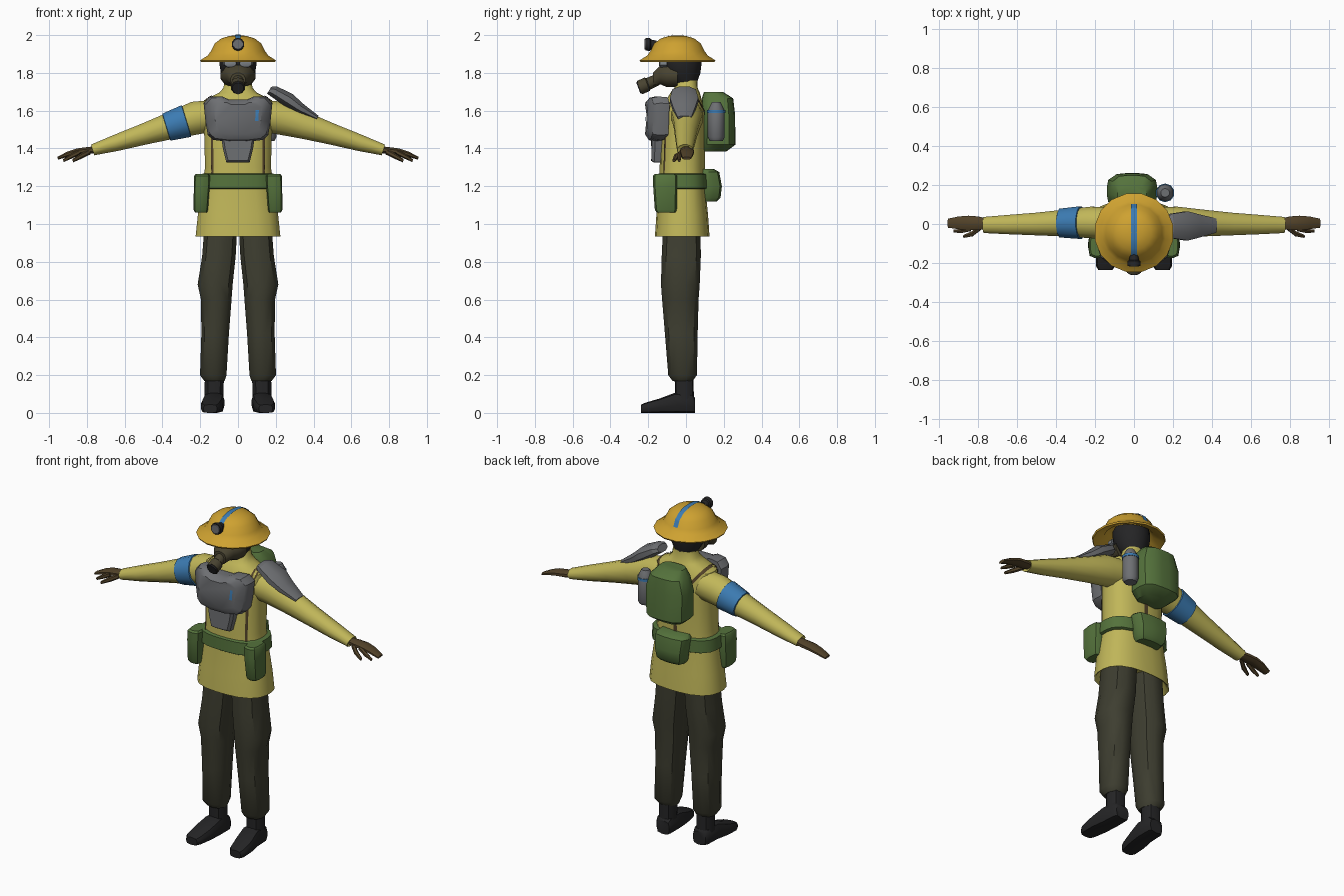
import bpy, bmesh, math
from mathutils import Vector

X, Y, Z = Vector((1, 0, 0)), Vector((0, 1, 0)), Vector((0, 0, 1))
ARM_UP = Vector((0.29, 0, 0.957))


def mat(name, rgb):
    m = bpy.data.materials.new(name)
    m.diffuse_color = (*rgb, 1)
    return m


COAT = mat("coat_yellow", (0.53, 0.47, 0.10))
GOLD = mat("helmet_gold", (0.62, 0.36, 0.03))
BLUE = mat("blue", (0.045, 0.20, 0.45))
GREEN = mat("pack_green", (0.09, 0.17, 0.045))
TROUSER = mat("trouser_olive", (0.048, 0.048, 0.03))
BLACK = mat("black", (0.018, 0.018, 0.019))
GREY = mat("plate_grey", (0.155, 0.16, 0.17))
MASK = mat("mask_olive", (0.065, 0.056, 0.03))
BROWN = mat("glove_brown", (0.085, 0.055, 0.022))
LENS = mat("lens_grey", (0.22, 0.24, 0.26))


def finish(name, bm, material, angle=40):
    bmesh.ops.recalc_face_normals(bm, faces=bm.faces)
    me = bpy.data.meshes.new(name)
    bm.to_mesh(me)
    bm.free()
    me.materials.append(material)
    ob = bpy.data.objects.new(name, me)
    bpy.context.collection.objects.link(ob)
    bpy.context.view_layer.objects.active = ob
    ob.select_set(True)
    bpy.ops.object.shade_smooth_by_angle(angle=math.radians(angle))
    ob.select_set(False)
    return ob


def skin(bm, rings):
    """Bridge equal vertex rings and cap both ends."""
    for r, q in zip(rings, rings[1:]):
        for i in range(len(r)):
            j = (i + 1) % len(r)
            bm.faces.new((r[i], r[j], q[j], q[i]))
    bm.faces.new(rings[0])
    bm.faces.new(rings[-1])


def loft(name, rings, material, u=X, v=Y, n=12, p=2.0, s=1, angle=40):
    """Rings are (x, y, z, half size along u, half size along v); p sets squareness."""
    bm = bmesh.new()
    loops = []
    for x, y, z, a, b in rings:
        loop = []
        for i in range(n):
            t = 2 * math.pi * (i + 0.5) / n
            c, d = math.cos(t), math.sin(t)
            k = (abs(c) ** p + abs(d) ** p) ** (-1 / p)
            if p == 2:
                k /= math.cos(math.pi / n) ** 0.5
            co = Vector((x, y, z)) + u * a * c * k + v * b * d * k
            loop.append(bm.verts.new((co.x * s, co.y, co.z)))
        loops.append(loop)
    skin(bm, loops)
    return finish(name, bm, material, angle)


def plate(name, outline, layers, material, bend=0.0):
    """Mirrored x-z half outline, layered along y with (y, scale); bend wraps the sides back."""
    full = outline + [(-x, z) for x, z in reversed(outline)]
    mid = sum(z for _, z in full) / len(full)
    bm = bmesh.new()
    skin(bm, [[bm.verts.new((x * k, y + bend * (x * k) ** 2, mid + (z - mid) * k))
               for x, z in full] for y, k in layers])
    return finish(name, bm, material, 35)


def ribbon(name, path, width, material, target, across=X, steps=8):
    """Thin band laid on another part."""
    bm = bmesh.new()
    pts = []
    for a, b in zip(path, path[1:]):
        pts += [Vector(a).lerp(Vector(b), i / steps) for i in range(steps)]
    pts.append(Vector(path[-1]))
    rows = [[bm.verts.new(q + across * width * w) for w in (-0.5, 0, 0.5)] for q in pts]
    for r, q in zip(rows, rows[1:]):
        for i in (0, 1):
            bm.faces.new((r[i], r[i + 1], q[i + 1], q[i]))
    ob = finish(name, bm, material)
    wrap = ob.modifiers.new("lay_on", "SHRINKWRAP")
    wrap.target = target
    wrap.wrap_mode = "ABOVE_SURFACE"
    wrap.offset = 0.005
    return ob


# Coat with collar and a hollow hem
coat = loft("coat", [
    (0, -.02, .99, .19, .11), (0, -.02, .94, .215, .135), (0, -.02, .935, .225, .145),
    (0, -.02, 1.05, .213, .137), (0, -.02, 1.2, .19, .122), (0, -.02, 1.3, .175, .12),
    (0, -.015, 1.5, .18, .117), (0, -.01, 1.6, .188, .11), (0, -.01, 1.655, .18, .095),
    (0, -.005, 1.695, .10, .078), (0, 0, 1.72, .078, .062), (0, .005, 1.76, .068, .055)],
    COAT, n=20, p=2.6)

for s, side in ((1, "left"), (-1, "right")):
    # Sleeves, hands and thumbs
    loft(side + "_sleeve", [
        (.13, .005, 1.575, .085, .085), (.22, .008, 1.562, .082, .09), (.35, .005, 1.522, .07, .073),
        (.5, 0, 1.475, .059, .057), (.65, -.003, 1.428, .05, .044), (.77, -.005, 1.392, .042, .03),
        (.765, -.005, 1.393, .032, .022)], COAT, u=Y, v=ARM_UP, n=12, s=s)
    loft(side + "_hand", [
        (.75, 0, 1.395, .027, .018), (.80, .004, 1.388, .036, .02), (.85, .006, 1.383, .038, .018),
        (.90, .006, 1.37, .034, .014), (.955, .004, 1.348, .024, .008)],
        BROWN, u=Y, v=ARM_UP, n=8, p=2.5, s=s)
    loft(side + "_thumb", [
        (.785, -.015, 1.383, .014, .014), (.83, -.05, 1.36, .014, .013), (.875, -.064, 1.335, .008, .008)],
        BROWN, u=Y, v=ARM_UP, n=6, s=s)
    loft(side + "_forefinger", [
        (.84, -.025, 1.38, .013, .013), (.89, -.036, 1.355, .012, .011), (.925, -.036, 1.335, .007, .007)],
        BROWN, u=Y, v=ARM_UP, n=6, s=s)

    # Trouser legs with a side bulge at the pocket
    loft(side + "_trouser_leg", [
        (.125, -.018, .17, .055, .055), (.131, -.018, .20, .071, .077), (.121, -.025, .42, .074, .088),
        (.115, -.03, .6, .082, .098), (.121, -.03, .68, .094, .104), (.101, -.025, .83, .09, .105),
        (.09, -.022, 1.0, .088, .1)], TROUSER, n=12, p=2.5, s=s)

    # Boots
    loft(side + "_boot_shaft", [(.128, -.008, .03, .05, .05), (.125, -.01, .2, .052, .05)],
         BLACK, n=10, p=2.5, s=s)
    loft(side + "_boot_foot", [
        (.122, .047, .04, .042, .04), (.125, .03, .05, .052, .05), (.127, -.06, .053, .055, .053),
        (.138, -.14, .038, .058, .038), (.146, -.215, .027, .05, .027), (.147, -.237, .022, .036, .022)],
        BLACK, u=X, v=Z, n=12, p=4, s=s)

    # Shoulder straps, each with two thin bands
    for k, x in enumerate((.143, .168)):
        ribbon(f"{side}_front_strap_{k}", [
            (s * x, -.14, 1.26), (s * x, -.13, 1.5), (s * x, -.1, 1.62), (s * x, -.04, 1.68)],
            .011, BROWN, coat)
    ribbon(side + "_back_strap", [
        (s * .155, -.04, 1.69), (s * .15, .05, 1.67), (s * .1, .1, 1.6), (s * .01, .11, 1.45)],
        .022, BROWN, coat)

    # Belt side pouches
    loft(side + "_belt_pouch", [
        (.195, -.105, 1.06, .032, .05), (.197, -.107, 1.075, .038, .058), (.192, -.11, 1.2, .042, .064),
        (.19, -.11, 1.255, .042, .064), (.19, -.11, 1.265, .034, .054)], GREEN, n=12, p=4, s=s)

    # Goggle lenses
    loft(side + "_goggle_lens", [
        (.042, -.10, 1.852, .036, .024), (.040, -.137, 1.852, .034, .023), (.038, -.142, 1.852, .026, .016)],
        LENS, v=Z, n=8, s=s)

ribbon("lower_back_strap", [(0, .11, 1.46), (0, .11, 1.26)], .022, BROWN, coat)

# Belt and back pouch
loft("belt", [(0, -.02, 1.185, .197, .128), (0, -.02, 1.19, .208, .136), (0, -.02, 1.262, .203, .134),
              (0, -.02, 1.268, .18, .122)], GREEN, n=20, p=2.8)
loft("back_pouch", [
    (0, .115, 1.12, .075, .05), (0, .125, 1.14, .09, .058), (0, .13, 1.2, .1, .06),
    (0, .118, 1.275, .105, .058), (0, .105, 1.29, .09, .045)], GREEN, n=12, p=4)

# Armband on one arm
loft("armband", [(-.272, .007, 1.546, .08, .084), (-.274, .007, 1.545, .085, .089),
                 (-.378, .005, 1.513, .075, .076), (-.38, .005, 1.512, .07, .07)],
     BLUE, u=Y, v=Vector((-.29, 0, .957)), n=12)

# Shoulder guard on the other arm
loft("shoulder_guard", [
    (.165, -.01, 1.708, .045, .022), (.19, -.01, 1.702, .065, .032), (.27, -.01, 1.655, .078, .04),
    (.33, -.01, 1.612, .062, .03), (.42, -.008, 1.562, .038, .013)],
    GREY, u=Y, v=Vector((.5, 0, .866)), n=8, angle=30)

# Chest armour
chest = plate("chest_plate", [
    (.05, 1.66), (.085, 1.676), (.15, 1.675), (.182, 1.64), (.172, 1.54), (.16, 1.47), (.13, 1.445), (.05, 1.435)],
    [(-.115, .96), (-.165, 1), (-.198, .93), (-.218, .7)], GREY, bend=.9)
plate("belly_plate", [(.03, 1.455), (.088, 1.455), (.08, 1.40), (.062, 1.327), (.03, 1.325)],
      [(-.12, 1), (-.17, 1), (-.185, .85)], GREY, bend=.8)
ribbon("chest_badge", [(.1, -.22, 1.605), (.1, -.22, 1.545)], .018, BLUE, chest)

# Backpack and bottle
loft("backpack", [
    (-.01, .15, 1.385, .085, .065), (-.01, .17, 1.42, .125, .092), (-.01, .17, 1.58, .13, .09),
    (-.01, .167, 1.665, .105, .083), (-.01, .145, 1.70, .075, .05)], GREEN, n=16, p=3.5)
loft("bottle", [
    (.16, .16, 1.44, .034, .034), (.16, .16, 1.46, .044, .044), (.16, .16, 1.60, .044, .044),
    (.16, .16, 1.63, .03, .03), (.16, .16, 1.645, .022, .022)], GREY, n=10)
loft("bottle_band", [(.16, .16, 1.588, .047, .047), (.16, .16, 1.603, .047, .047)], BLUE, n=10)

# Head and mask
loft("head", [
    (0, .005, 1.72, .055, .045), (0, -.005, 1.755, .07, .065), (0, -.02, 1.80, .092, .095),
    (0, -.022, 1.85, .1, .103), (0, -.025, 1.90, .1, .105), (0, -.03, 1.94, .07, .08)], BLACK, n=14)
loft("face_mask", [
    (0, -.045, 1.785, .094, .062), (0, -.10, 1.785, .087, .062), (0, -.135, 1.79, .066, .052),
    (0, -.175, 1.762, .04, .038)], MASK, v=Z, n=12, p=2.4)
SNOUT_UP = Vector((0, -.35, .937))
loft("mask_snout", [(0, -.15, 1.765, .03, .03), (0, -.2, 1.742, .031, .031), (0, -.205, 1.74, .037, .037),
                    (0, -.246, 1.722, .037, .037)], MASK, v=SNOUT_UP, n=10)
loft("snout_cap", [(0, -.244, 1.723, .035, .035), (0, -.252, 1.719, .03, .03)], BLACK, v=SNOUT_UP, n=10)

# Helmet with stripe and lamp
helmet = loft("helmet", [(0, -.045, z, r, r) for z, r in (
    (1.935, .06), (1.915, .115), (1.882, .135), (1.857, .198), (1.866, .203), (1.892, .162),
    (1.915, .145), (1.955, .125), (1.982, .09), (1.996, .045), (1.998, .012))], GOLD, n=16, angle=50)
ribbon("helmet_stripe", [(0, -.195, 1.92), (0, -.165, 1.96), (0, -.045, 2.0), (0, .075, 1.96), (0, .105, 1.92)],
       .028, BLUE, helmet)
loft("lamp_body", [(0, -.155, 1.945, .022, .025), (0, -.185, 1.95, .026, .026), (0, -.19, 1.95, .033, .033),
                   (0, -.215, 1.952, .033, .033)], BLACK, v=Z, n=10)
loft("lamp_lens", [(0, -.213, 1.952, .029, .029), (0, -.219, 1.952, .026, .026)], GREY, v=Z, n=10)
